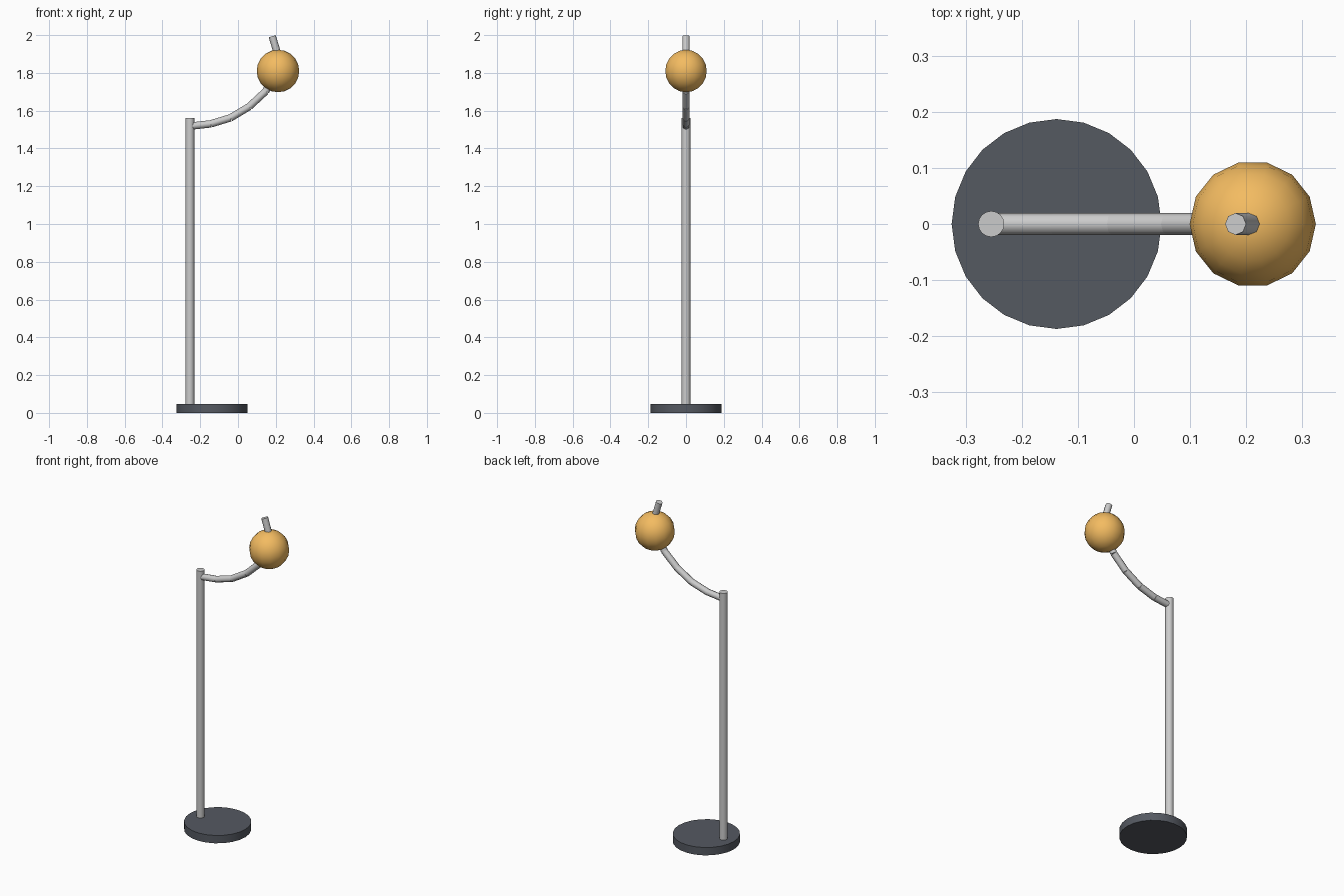
import bpy, math
from mathutils import Vector

if "Cube" in bpy.data.objects:
    bpy.data.objects.remove(bpy.data.objects["Cube"])


def smooth(ob, angle=40):
    bpy.ops.object.shade_smooth_by_angle(angle=math.radians(angle))
    return ob


def paint(ob, name, rgb):
    mat = bpy.data.materials.new(name)
    mat.diffuse_color = (*rgb, 1)
    mat.use_nodes = True
    mat.node_tree.nodes["Principled BSDF"].inputs["Base Color"].default_value = mat.diffuse_color
    ob.data.materials.append(mat)


def rod(name, a, b, radius, sides, angle=50):
    """Capped cylinder between two points."""
    a, b = Vector(a), Vector(b)
    d = b - a
    bpy.ops.mesh.primitive_cylinder_add(vertices=sides, radius=radius, depth=d.length,
                                        location=(a + b) / 2,
                                        rotation=d.to_track_quat('Z', 'Y').to_euler())
    ob = bpy.context.object
    ob.name = name
    return smooth(ob, angle)


# Off-centre weighted foot
base = rod("base", (-0.138, 0, 0), (-0.138, 0, 0.048), 0.187, 24)
paint(base, "dark_metal", (0.09, 0.1, 0.12))

# Upright pole
rod("pole", (-0.2545, 0, 0.04), (-0.2545, 0, 1.56), 0.0232, 16)

# Curved arm made of short straight rods, passing through the lamp globe
path = [(-0.245, 1.519), (-0.145, 1.530), (-0.04, 1.562), (0.06, 1.622),
        (0.146, 1.702), (0.200, 1.80), (0.210, 1.90), (0.181, 1.994)]
for i, (p, q) in enumerate(zip(path, path[1:])):
    rod(f"arm_segment_{i + 1}", (p[0], 0, p[1]), (q[0], 0, q[1]), 0.0195, 8)

# Globe shade
bpy.ops.mesh.primitive_uv_sphere_add(segments=14, ring_count=10, radius=0.1125,
                                     location=(0.2116, 0, 1.81),
                                     rotation=(0, 0, math.pi / 2))
globe = bpy.context.object
globe.name = "globe_shade"
smooth(globe, 60)
paint(globe, "amber_glass", (0.9, 0.5, 0.12))
